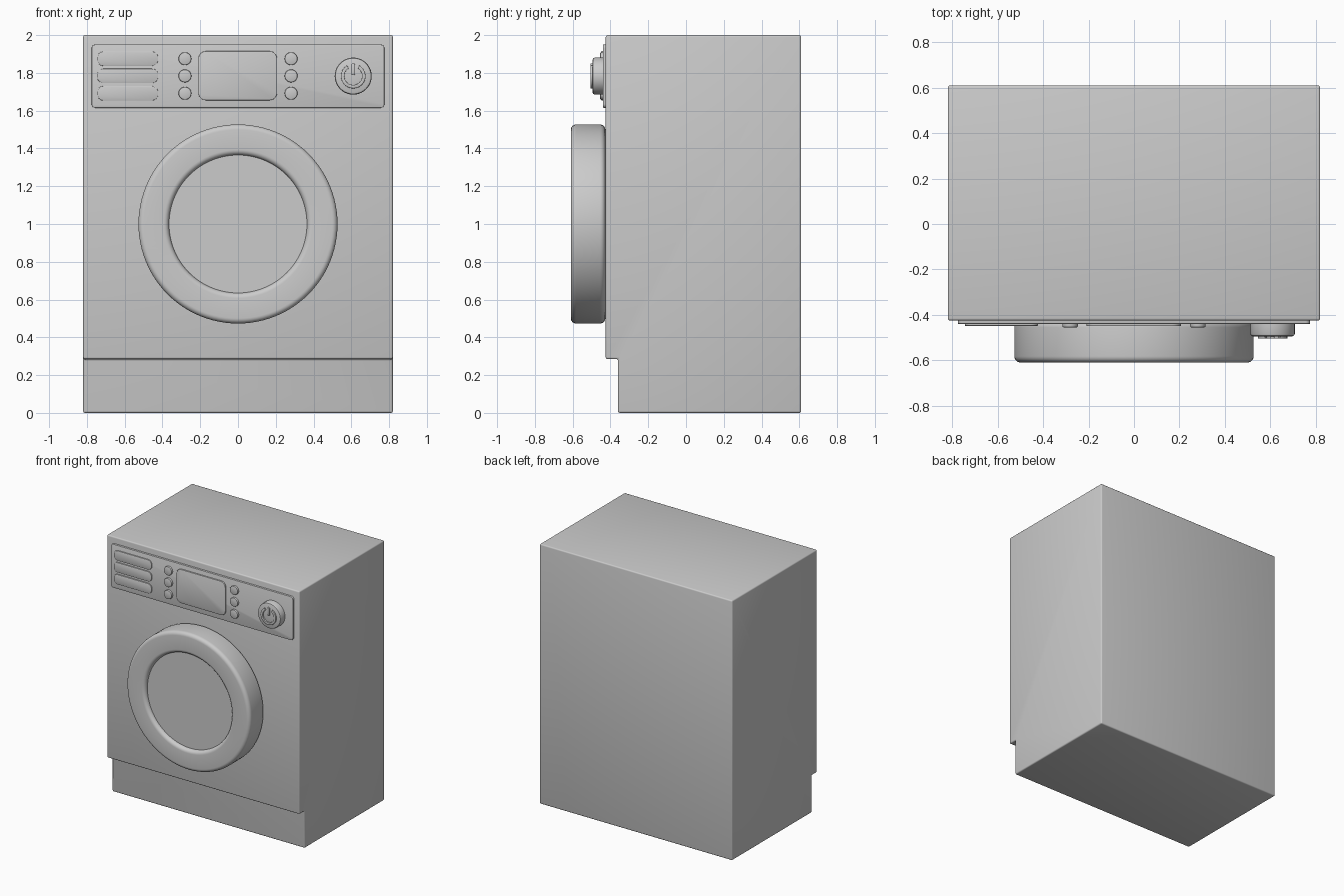
import bpy, bmesh, math
from mathutils import Vector

cube = bpy.data.objects.get("Cube")
if cube:
    bpy.data.objects.remove(cube, do_unlink=True)

GREY = (0.6, 0.6, 0.6, 1)
grey = bpy.data.materials.new("plain grey")
grey.use_nodes = True
grey.diffuse_color = GREY
grey.node_tree.nodes["Principled BSDF"].inputs["Base Color"].default_value = GREY

FRONT = -0.425    # cabinet front
PANEL = -0.44     # control panel front
KNOB = -0.495     # power knob front


def finish(name, bm, angle=32):
    bmesh.ops.recalc_face_normals(bm, faces=bm.faces)
    mesh = bpy.data.meshes.new(name)
    bm.to_mesh(mesh)
    bm.free()
    mesh.materials.append(grey)
    obj = bpy.data.objects.new(name, mesh)
    bpy.context.scene.collection.objects.link(obj)
    mesh.shade_smooth()
    mesh.set_sharp_from_angle(angle=math.radians(angle))
    return obj


def prism(name, points, direction, bevel=0.0, segments=2, all_edges=False):
    """Extrude a closed outline and round its front rim, or every edge."""
    bm = bmesh.new()
    direction = Vector(direction)
    base = bm.faces.new([bm.verts.new(p) for p in points])
    ext = bmesh.ops.extrude_face_region(bm, geom=[base], use_keep_orig=True)
    top = [v for v in ext["geom"] if isinstance(v, bmesh.types.BMVert)]
    bmesh.ops.translate(bm, verts=top, vec=direction)
    bmesh.ops.recalc_face_normals(bm, faces=bm.faces)
    if bevel:
        rim = set(top)
        edges = [e for e in bm.edges if all_edges or all(v in rim for v in e.verts)]
        bmesh.ops.bevel(bm, geom=edges, offset=bevel, segments=segments,
                        profile=0.5, affect="EDGES")
    return finish(name, bm)


def arc(cx, cz, radius, start, end, steps):
    return [(cx + radius * math.cos(a), cz + radius * math.sin(a))
            for a in (math.radians(start + (end - start) * i / steps)
                      for i in range(steps + 1))]


def rounded(x0, x1, z0, z1, r, steps=6):
    pts = []
    for i, (x, z) in enumerate([(x1 - r, z1 - r), (x0 + r, z1 - r),
                                (x0 + r, z0 + r), (x1 - r, z0 + r)]):
        pts += arc(x, z, r, 90 * i, 90 * i + 90, steps)
    return pts


def plate(name, outline, back, front, bevel=0.003):
    return prism(name, [(x, back, z) for x, z in outline], (0, front - back, 0), bevel)


def disc(name, x, z, radius, back, front, bevel, sides=48):
    return plate(name, arc(x, z, radius, 0, 360, sides)[:-1], back, front, bevel)


# Cabinet with recessed plinth
side = [(FRONT, 2), (FRONT, 0.285), (-0.36, 0.285), (-0.36, 0), (0.61, 0), (0.61, 2)]
prism("cabinet", [(-0.82, y, z) for y, z in side], (1.64, 0, 0), 0.01, 3, True)

# Door ring: a rounded rectangle turned about the door axis
bm = bmesh.new()
section = [bm.verts.new((r, y, 1.0)) for r, y in rounded(0.365, 0.527, -0.61, -0.427, 0.028)]
edges = [bm.edges.new((a, b)) for a, b in zip(section, section[1:] + section[:1])]
bmesh.ops.spin(bm, geom=section + edges, cent=(0, 0, 1), axis=(0, 1, 0),
               angle=math.tau, steps=96, use_merge=True)
bmesh.ops.remove_doubles(bm, verts=bm.verts, dist=0.0001)
finish("door_ring", bm, 40)
disc("door_glass", 0, 1.0, 0.37, FRONT, -0.58, 0, 96)

# Control panel and screen
plate("control_panel", rounded(-0.775, 0.775, 1.615, 1.95, 0.02), FRONT + 0.01, PANEL)
plate("screen", rounded(-0.21, 0.207, 1.655, 1.915, 0.04), PANEL + 0.005, -0.45)

# Three program strips, and three buttons on each side of the screen
for i, z in enumerate((1.875, 1.784, 1.692), 1):
    plate(f"program_strip_{i}", rounded(-0.745, -0.423, z - 0.038, z + 0.038, 0.032),
          PANEL + 0.005, -0.448, 0.002)
    for label, x in (("left", 0.281), ("right", -0.281)):
        disc(f"{label}_button_{i}", x, z, 0.034, PANEL + 0.005, -0.455, 0.005, 32)

# Power knob with a raised broken ring and bar
KX, KZ = 0.61, 1.783
disc("power_knob", KX, KZ, 0.098, PANEL + 0.005, KNOB, 0.012, 64)
broken_ring = arc(KX, KZ, 0.065, 120, 420, 40) + arc(KX, KZ, 0.047, 420, 120, 40)
plate("power_ring", broken_ring, KNOB + 0.005, -0.505, 0.002)
plate("power_bar", rounded(KX - 0.009, KX + 0.009, KZ + 0.005, KZ + 0.068, 0.008, 4),
      KNOB + 0.005, -0.505, 0.002)
